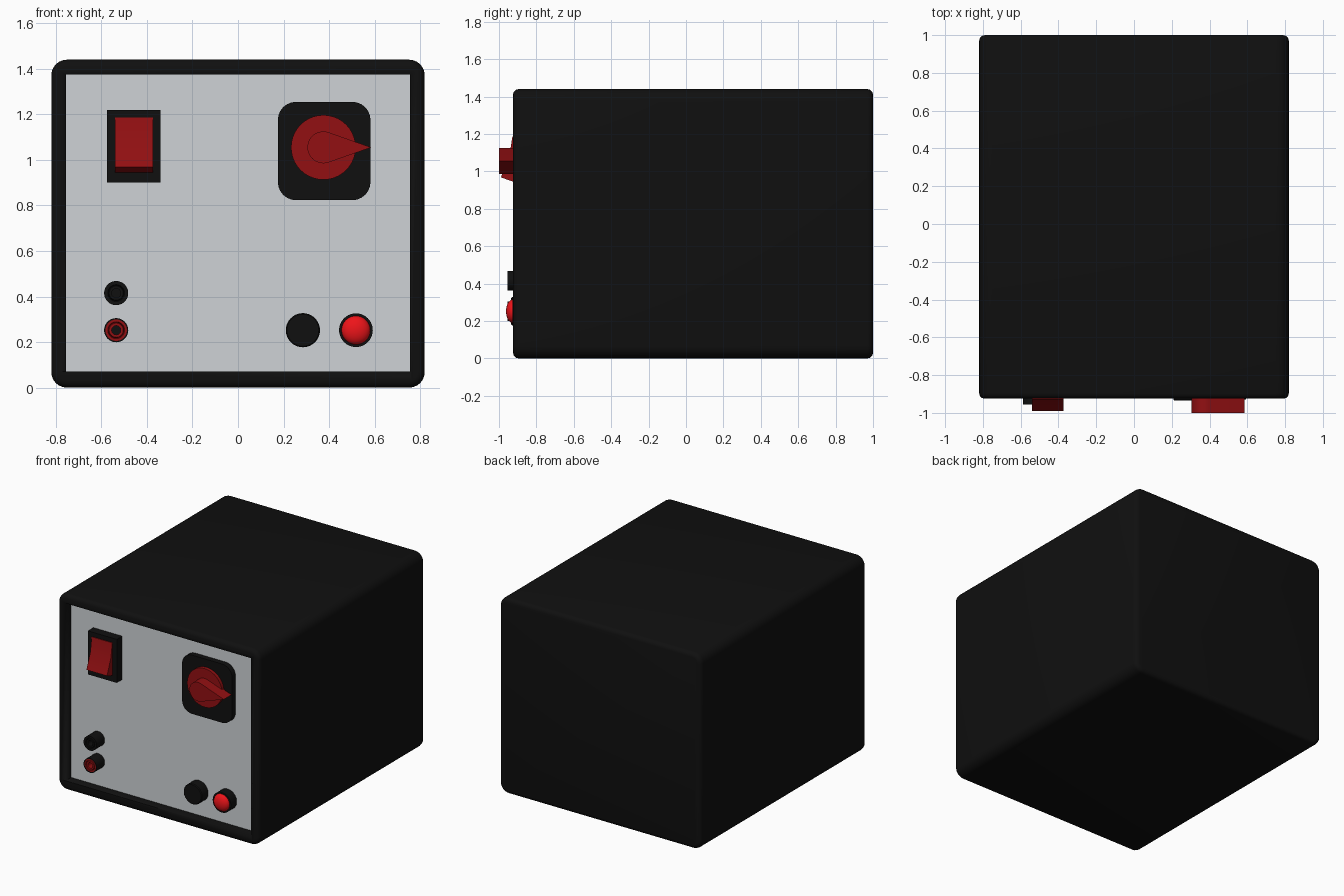
import bpy, bmesh, math
from mathutils import Vector

if "Cube" in bpy.data.objects:
    bpy.data.objects.remove(bpy.data.objects["Cube"])


def material(name, rgb):
    m = bpy.data.materials.new(name)
    m.diffuse_color = (*rgb, 1)
    m.use_nodes = True
    m.node_tree.nodes["Principled BSDF"].inputs["Base Color"].default_value = m.diffuse_color
    return m


BLACK = material("black", (0.005, 0.005, 0.005))
RED = material("dark_red", (0.29, 0.005, 0.006))
LAMP = material("bright_red", (0.85, 0.007, 0.01))
PANEL = material("panel_grey", (0.62, 0.65, 0.67))

PANEL_Y = -0.86


def finish(name, bm, mat, angle=35):
    bmesh.ops.recalc_face_normals(bm, faces=bm.faces)
    me = bpy.data.meshes.new(name)
    bm.to_mesh(me)
    bm.free()
    ob = bpy.data.objects.new(name, me)
    bpy.context.collection.objects.link(ob)
    if mat:
        me.materials.append(mat)
    bpy.ops.object.select_all(action='DESELECT')
    bpy.context.view_layer.objects.active = ob
    ob.select_set(True)
    bpy.ops.object.shade_smooth_by_angle(angle=math.radians(angle))
    return ob


def prism(name, pts, vec, mat, bevel=0, segments=3):
    """Extrude an outline along vec, optionally rounding the two end rims."""
    bm = bmesh.new()
    face = bm.faces.new([bm.verts.new(p) for p in pts])
    ext = bmesh.ops.extrude_face_region(bm, geom=[face], use_keep_orig=True)["geom"]
    bmesh.ops.translate(bm, vec=vec, verts=[g for g in ext if isinstance(g, bmesh.types.BMVert)])
    if bevel:
        end = next(g for g in ext if isinstance(g, bmesh.types.BMFace))
        rims = list(set(face.edges) | set(end.edges))
        bmesh.ops.bevel(bm, geom=rims, offset=bevel, segments=segments,
                        profile=0.5, affect='EDGES')
    return finish(name, bm, mat)


def rounded_rect(x0, x1, z0, z1, y, r, n=6):
    pts = []
    for k, (cx, cz) in enumerate([(x1 - r, z1 - r), (x0 + r, z1 - r),
                                  (x0 + r, z0 + r), (x1 - r, z0 + r)]):
        for i in range(n + 1):
            a = math.pi / 2 * (k + i / n)
            pts.append((cx + r * math.cos(a), y, cz + r * math.sin(a)))
    return pts


def rect(x0, x1, z0, z1, y):
    return [(x0, y, z0), (x1, y, z0), (x1, y, z1), (x0, y, z1)]


def lathe(name, x, z, profile, mat, steps=40):
    """Spin (radius, y) points about a front-facing axis through (x, z)."""
    bm = bmesh.new()
    vs = [bm.verts.new((x + r, y, z)) for r, y in profile]
    es = [bm.edges.new(p) for p in zip(vs, vs[1:])]
    bmesh.ops.spin(bm, geom=vs + es, cent=(x, 0, z), axis=(0, 1, 0),
                   angle=math.tau, steps=steps)
    bmesh.ops.remove_doubles(bm, verts=bm.verts, dist=1e-5)
    return finish(name, bm, mat)


# Case with a recessed front
case = prism("case", rounded_rect(-0.82, 0.82, 0, 1.44, -0.925, 0.068),
             Vector((0, 1.925, 0)), BLACK, bevel=0.03)
cutter = prism("recess_cutter", rect(-0.755, 0.755, 0.07, 1.375, -1.1),
               Vector((0, 0.25, 0)), BLACK)
cutter.hide_render = True
cutter.hide_set(True)
cut = case.modifiers.new("recess", 'BOOLEAN')
cut.object = cutter
cut.operation = 'DIFFERENCE'
cut.solver = 'EXACT'

# Front panel
prism("front_panel", rect(-0.755, 0.755, 0.07, 1.375, PANEL_Y), Vector((0, 0.012, 0)), PANEL)

# Rocker switch
prism("rocker_bezel", rect(-0.575, -0.34, 0.9, 1.22, PANEL_Y), Vector((0, -0.063, 0)), BLACK)
prism("rocker", [(-0.54, y, z) for y, z in
                 [(-0.89, 0.945), (-0.925, 0.945), (-0.99, 0.968),
                  (-0.945, 1.08), (-0.928, 1.187), (-0.89, 1.187)]],
      Vector((0.167, 0, 0)), RED)

# Rotary selector: plate, disc and pointer
KX, KZ = 0.375, 1.055
prism("selector_plate", rounded_rect(0.175, 0.582, 0.823, 1.255, PANEL_Y, 0.08),
      Vector((0, -0.04, 0)), BLACK)
lathe("selector_disc", KX, KZ, [(0, -0.88), (0.142, -0.88), (0.142, -0.924), (0, -0.924)], RED)
start = math.radians(71)
arc = [start + (math.tau - 2 * start) * i / 24 for i in range(25)]
prism("selector_pointer",
      [(KX + 0.07 * math.cos(a), -0.91, KZ + 0.07 * math.sin(a)) for a in arc]
      + [(KX + 0.21, -0.91, KZ)], Vector((0, -0.09, 0)), RED)

# Terminal sockets: shell, ringed insert and dark hole
for label, z, mat in (("black", 0.415, BLACK), ("red", 0.252, RED)):
    lathe(label + "_socket_shell", -0.535, z,
          [(0.053, PANEL_Y), (0.053, -0.955), (0.047, -0.955), (0.047, -0.87)], BLACK)
    lathe(label + "_socket_insert", -0.535, z,
          [(0.047, -0.87), (0.047, -0.953), (0.037, -0.953), (0.034, -0.943),
           (0.031, -0.953), (0.02, -0.953), (0.02, -0.88)], mat)
    lathe(label + "_socket_hole", -0.535, z, [(0.02, -0.885), (0, -0.885)], BLACK)

# Push button and indicator lamp
lathe("black_button", 0.285, 0.252,
      [(0.075, PANEL_Y), (0.075, -0.93), (0.07, -0.935), (0, -0.935)], BLACK)
lathe("lamp_ring", 0.518, 0.252,
      [(0.074, PANEL_Y), (0.074, -0.928), (0.063, -0.928), (0.063, -0.87)], BLACK)
dome = [(0.063 * math.cos(t * math.pi / 16), -0.926 - 0.036 * math.sin(t * math.pi / 16))
        for t in range(8)] + [(0, -0.962)]
lathe("lamp_dome", 0.518, 0.252, [(0.063, -0.87)] + dome, LAMP)
